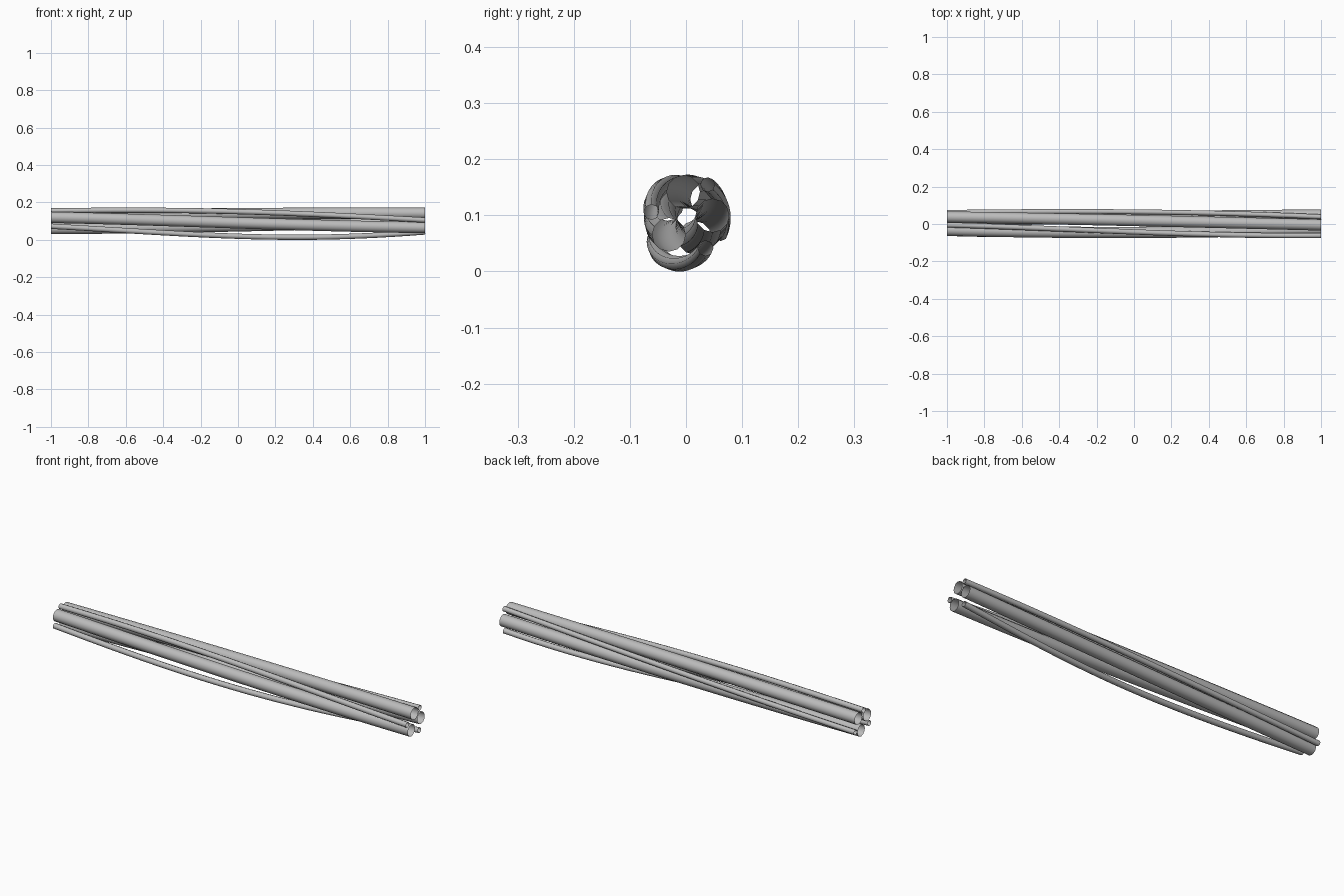
import bpy
import math

if "Cube" in bpy.data.objects:
    bpy.data.objects.remove(bpy.data.objects["Cube"])

AXIS_Z = 0.10
STEPS = 24

grey = bpy.data.materials.new("cable_grey")
grey.use_nodes = True
grey.diffuse_color = (0.5, 0.5, 0.5, 1)
grey.node_tree.nodes["Principled BSDF"].inputs["Base Color"].default_value = (0.5, 0.5, 0.5, 1)


def blend(start, middle, end, t):
    """Smooth curve through three values at t = -1, 0 and 1."""
    return middle + (end - start) / 2 * t + ((start + end) / 2 - middle) * t * t


def cable(name, thickness, resolution, angles, distances):
    """Open tube that winds around the bundle axis along x."""
    curve = bpy.data.curves.new(name, "CURVE")
    curve.dimensions = "3D"
    curve.bevel_depth = thickness
    curve.bevel_resolution = resolution
    curve.use_fill_caps = False
    path = curve.splines.new("POLY")
    path.points.add(STEPS)
    for i, point in enumerate(path.points):
        t = 2 * i / STEPS - 1
        a = math.radians(blend(*angles, t))
        r = blend(*distances, t)
        point.co = (t, r * math.cos(a), AXIS_Z + r * math.sin(a), 1)
    curve.materials.append(grey)
    obj = bpy.data.objects.new(name, curve)
    bpy.context.collection.objects.link(obj)
    # turn the curve into a plain mesh tube
    bpy.ops.object.select_all(action="DESELECT")
    obj.select_set(True)
    bpy.context.view_layer.objects.active = obj
    bpy.ops.object.convert(target="MESH")
    bpy.ops.object.shade_smooth_by_angle(angle=math.radians(65))


# Three thick cables around the hollow core
cable("front_thick_cable", 0.030, 4, (149, 192, 229), (0.039, 0.046, 0.046))
cable("top_thick_cable", 0.030, 4, (37, 65, 97), (0.047, 0.044, 0.042))
cable("back_thick_cable", 0.030, 4, (291, 325, 360), (0.043, 0.045, 0.047))

# Three thin cables in the outer grooves, one sagging below
cable("sagging_thin_cable", 0.014, 2, (209, 247, 301), (0.057, 0.088, 0.068))
cable("back_thin_cable", 0.013, 2, (-28, 10, 55), (0.070, 0.066, 0.067))
cable("front_thin_cable", 0.014, 2, (95, 130, 175), (0.055, 0.066, 0.062))
